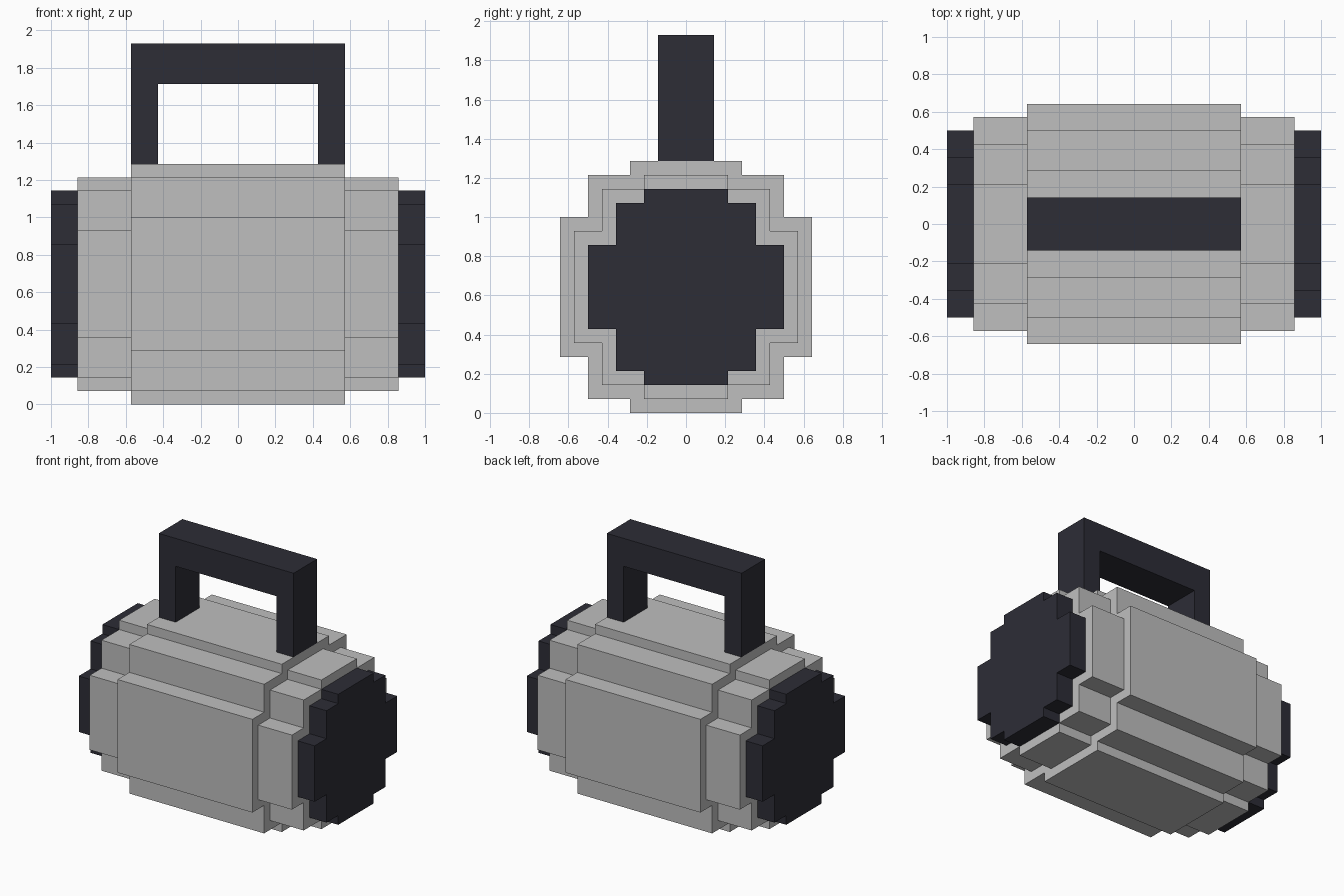
import bpy
import bmesh
from mathutils import Vector

U = 1 / 14        # one block of the grid the model is built on
MID = 9           # height of the barrel axis, in blocks

cube = bpy.data.objects.get("Cube")
if cube:
    bpy.data.objects.remove(cube, do_unlink=True)


def material(name, rgb):
    mat = bpy.data.materials.new(name)
    mat.use_nodes = True
    color = (*rgb, 1)
    mat.diffuse_color = color
    bsdf = next(n for n in mat.node_tree.nodes if n.type == 'BSDF_PRINCIPLED')
    bsdf.inputs["Base Color"].default_value = color
    bsdf.inputs["Roughness"].default_value = 0.8
    return mat


def prism(name, points, depth, mat):
    """Extrude a closed outline (in blocks) along the depth vector."""
    bm = bmesh.new()
    face = bm.faces.new([bm.verts.new(Vector(p) * U) for p in points])
    result = bmesh.ops.extrude_face_region(bm, geom=[face], use_keep_orig=True)
    verts = [v for v in result["geom"] if isinstance(v, bmesh.types.BMVert)]
    bmesh.ops.translate(bm, verts=verts, vec=Vector(depth) * U)
    bmesh.ops.recalc_face_normals(bm, faces=bm.faces)
    mesh = bpy.data.meshes.new(name)
    bm.to_mesh(mesh)
    bm.free()
    mesh.materials.append(mat)
    obj = bpy.data.objects.new(name, mesh)
    bpy.context.collection.objects.link(obj)
    return obj


def stepped_drum(name, x0, x1, steps, mat):
    """Blocky round section; steps are (half width, half height), narrow to wide."""
    quarter = []
    for i, (w, h) in enumerate(steps):
        if i:
            quarter.append((steps[i - 1][0], h))
        quarter.append((w, h))
    lower = [(y, -z) for y, z in reversed(quarter)]
    half = quarter + lower
    outline = half + [(-y, z) for y, z in reversed(half)]
    return prism(name, [(x0, y, MID + z) for y, z in outline], (x1 - x0, 0, 0), mat)


grey = material("light grey", (0.52, 0.52, 0.52))
dark = material("dark slate", (0.026, 0.026, 0.037))

# Barrel
stepped_drum("barrel", -8, 8, [(4, 9), (7, 8), (9, 5)], grey)

# Shoulders and end caps on both sides
for side, s in (("left", 1), ("right", -1)):
    stepped_drum(side + "_shoulder", 8 * s, 12 * s, [(3, 8), (6, 7), (8, 4)], grey)
    stepped_drum(side + "_end_cap", 12 * s, 14 * s, [(3, 7), (5, 6), (7, 3)], dark)

# Carrying handle
arch = [(8, 18), (8, 27), (-8, 27), (-8, 18), (-6, 18), (-6, 24), (6, 24), (6, 18)]
prism("handle", [(x, -2, z) for x, z in arch], (0, 4, 0), dark)
